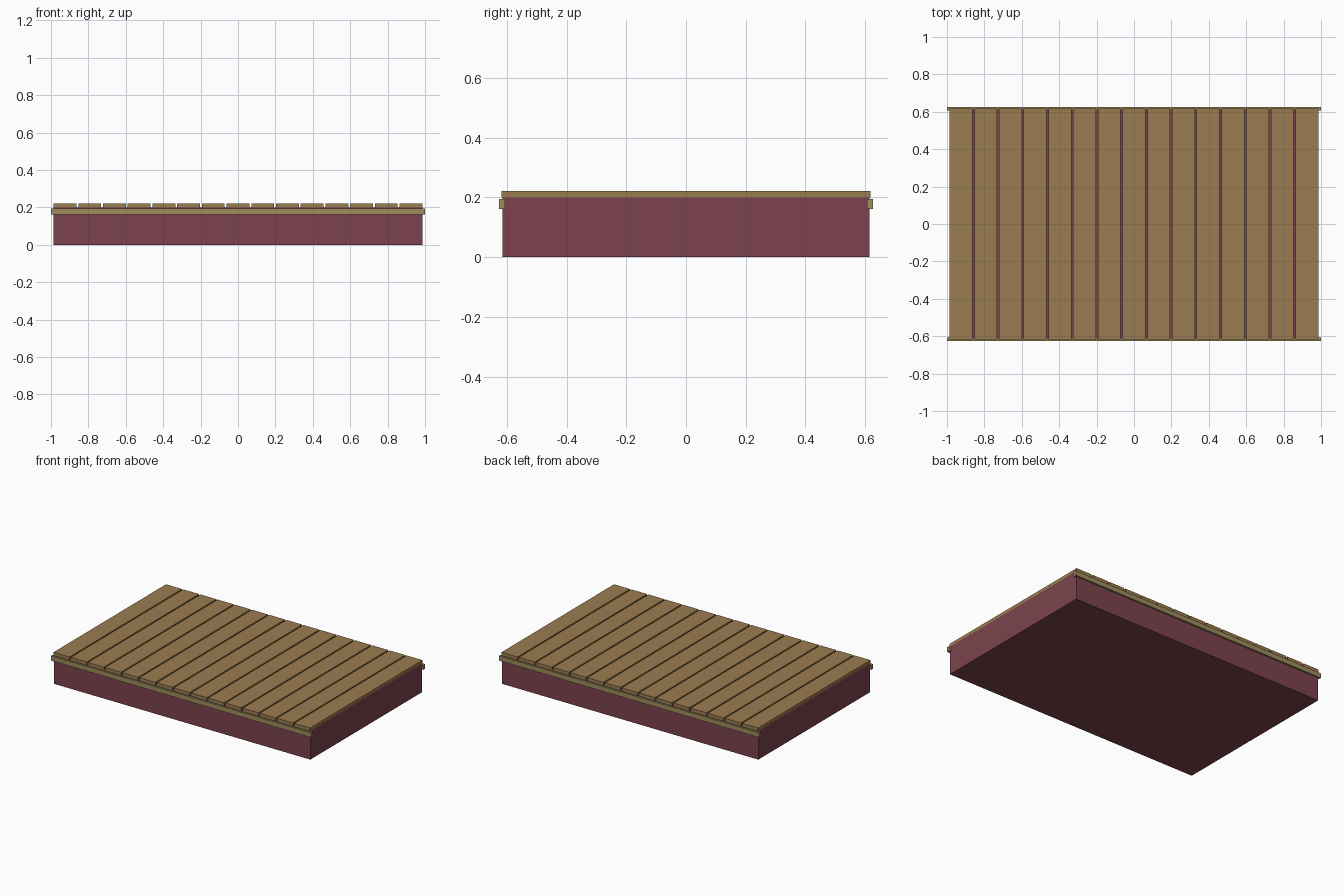
import bpy

if "Cube" in bpy.data.objects:
    bpy.data.objects.remove(bpy.data.objects["Cube"])


def material(name, rgb):
    m = bpy.data.materials.new(name)
    m.diffuse_color = (*rgb, 1)
    m.use_nodes = True
    m.node_tree.nodes["Principled BSDF"].inputs["Base Color"].default_value = m.diffuse_color
    return m


def box(name, lo, hi, mat):
    bpy.ops.mesh.primitive_cube_add(size=1, location=[(a + b) / 2 for a, b in zip(lo, hi)])
    ob = bpy.context.object
    ob.name = name
    ob.scale = [b - a for a, b in zip(lo, hi)]
    bpy.ops.object.transform_apply(location=False, rotation=False, scale=True)
    ob.data.materials.append(mat)
    return ob


red = material("red_paint", (0.20, 0.055, 0.075))
wood = material("deck_wood", (0.33, 0.20, 0.08))
trim = material("trim_wood", (0.34, 0.27, 0.11))

# Solid platform body
box("platform_base", (-0.986, -0.614, 0), (0.986, 0.614, 0.2), red)

# Deck planks with narrow gaps
COUNT, HALF, GAP = 15, 0.986, 0.01
width = (2 * HALF - GAP * (COUNT - 1)) / COUNT
for i in range(COUNT):
    x = -HALF + i * (width + GAP)
    box(f"plank_{i + 1}", (x, -0.618, 0.2), (x + width, 0.618, 0.221), wood)

# Trim rails along the front and back edges
for name, y in (("front_trim", -0.616), ("back_trim", 0.616)):
    box(name, (-1, y - 0.01, 0.162), (1, y + 0.01, 0.195), trim)
